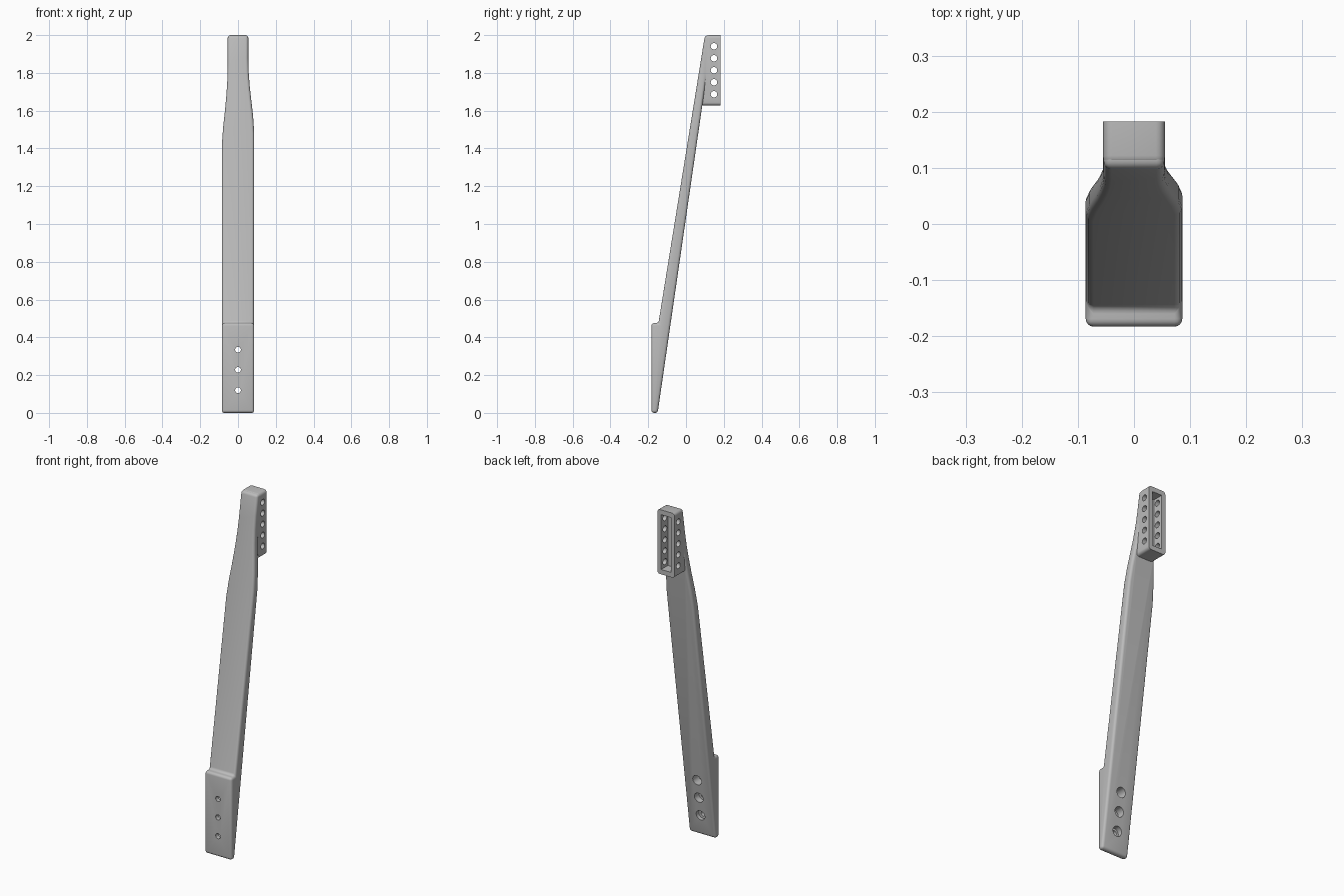
import bpy, bmesh
from math import pi, radians
from mathutils import Matrix

if "Cube" in bpy.data.objects:
    bpy.data.objects.remove(bpy.data.objects["Cube"], do_unlink=True)

grey = bpy.data.materials.new("plain grey")
grey.use_nodes = True
GREY = (0.5, 0.5, 0.5, 1)
grey.diffuse_color = GREY
grey.node_tree.nodes["Principled BSDF"].inputs["Base Color"].default_value = GREY


def finish(bm, name):
    bmesh.ops.recalc_face_normals(bm, faces=bm.faces)
    mesh = bpy.data.meshes.new(name)
    bm.to_mesh(mesh)
    bm.free()
    mesh.materials.append(grey)
    obj = bpy.data.objects.new(name, mesh)
    bpy.context.collection.objects.link(obj)
    return obj


def prism(name, points, low, high, axis):
    """Extrude a 2D outline along x (points are y, z) or y (points are x, z)."""
    bm = bmesh.new()
    place = (lambda a, b: (low, a, b)) if axis == "x" else (lambda a, b: (a, low, b))
    face = bm.faces.new([bm.verts.new(place(a, b)) for a, b in points])
    new = bmesh.ops.extrude_face_region(bm, geom=[face])["geom"]
    shift = (high - low, 0, 0) if axis == "x" else (0, high - low, 0)
    bmesh.ops.translate(bm, vec=shift, verts=[v for v in new if isinstance(v, bmesh.types.BMVert)])
    return finish(bm, name)


def cylinder(name, radius, start, end, axis, a, z):
    """Cylinder along x (a is y) or along y (a is x)."""
    bm = bmesh.new()
    bmesh.ops.create_cone(bm, cap_ends=True, segments=32, radius1=radius,
                          radius2=radius, depth=end - start)
    mid = (start + end) / 2
    turn = Matrix.Rotation(pi / 2, 4, "Y" if axis == "x" else "X")
    spot = (mid, a, z) if axis == "x" else (a, mid, z)
    bm.transform(Matrix.Translation(spot) @ turn)
    return finish(bm, name)


def apply(obj, mod):
    bpy.context.view_layer.objects.active = obj
    bpy.ops.object.modifier_apply(modifier=mod.name)


def combine(obj, other, operation):
    mod = obj.modifiers.new("combine", "BOOLEAN")
    mod.operation = operation
    mod.solver = "EXACT"
    mod.object = other
    apply(obj, mod)
    bpy.data.objects.remove(other, do_unlink=True)


def round_edges(obj, width):
    mod = obj.modifiers.new("round", "BEVEL")
    mod.width = width
    mod.segments = 4
    mod.limit_method = "ANGLE"
    mod.angle_limit = radians(30)
    mod.use_clamp_overlap = False
    apply(obj, mod)


# Slanted strap with thick foot, trimmed to its tapering front outline
strap = prism("strap", [(-0.183, 0), (-0.183, 0.475), (-0.146, 0.475), (0.1, 1.998),
                        (0.14, 1.998), (-0.15, 0)], -0.2, 0.2, "x")
right_side = [(-0.086, -0.1), (-0.086, 1.41), (-0.079, 1.51), (-0.068, 1.61),
              (-0.061, 1.69), (-0.056, 1.77), (-0.054, 1.85), (-0.054, 2.1)]
left_side = [(0.054, 2.1), (0.054, 1.88), (0.056, 1.81), (0.062, 1.73),
             (0.071, 1.65), (0.080, 1.57), (0.086, 1.48), (0.086, -0.1)]
combine(strap, prism("outline", right_side + left_side, -0.5, 0.5, "y"), "INTERSECT")
round_edges(strap, 0.014)

# Socket block at the top, flat at the open back
socket = prism("socket", [(0.046, 1.627), (0.106, 2), (0.25, 2), (0.25, 1.627)],
               -0.055, 0.055, "x")
round_edges(socket, 0.016)
combine(strap, socket, "UNION")
strap.name = "bracket_arm"
combine(strap, prism("trim", [(0.183, 1.5), (0.183, 2.1), (0.4, 2.1), (0.4, 1.5)],
                     -0.2, 0.2, "x"), "DIFFERENCE")

# Rectangular pocket in the socket
combine(strap, prism("pocket", [(-0.031, 1.655), (-0.031, 1.972), (0.031, 1.972), (0.031, 1.655)],
                     0.122, 0.3, "y"), "DIFFERENCE")

# Row of cross holes through the socket
for i in range(5):
    combine(strap, cylinder("cross_hole", 0.017, -0.2, 0.2, "x", 0.148, 1.687 + i * 0.0635),
            "DIFFERENCE")

# Foot bolt holes, counterbored from the back
for z in (0.12, 0.228, 0.335):
    combine(strap, cylinder("bolt_hole", 0.015, -0.3, 0.1, "y", 0, z), "DIFFERENCE")
    combine(strap, cylinder("counterbore", 0.028, -0.158, 0.1, "y", 0, z), "DIFFERENCE")

bpy.ops.object.select_all(action="DESELECT")
strap.select_set(True)
bpy.context.view_layer.objects.active = strap
bpy.ops.object.shade_smooth_by_angle(angle=radians(30))
